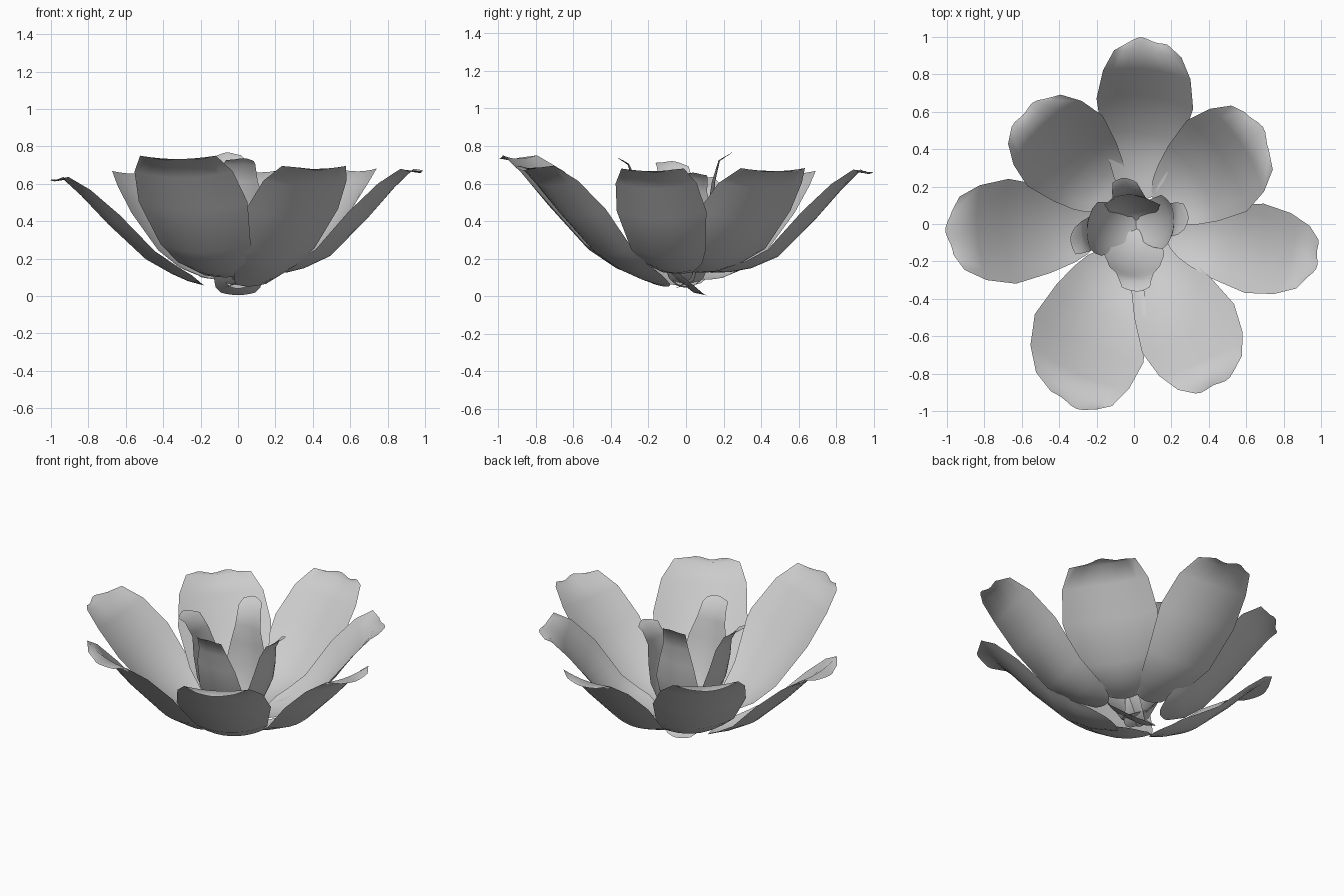
import bpy, math
from mathutils import Vector

COLS = 8  # segments across a petal


def petal(name, angle, rows, reach=1.0, top=1.0, width=1.0, cup=0.2, bend=0.0, wave=1.0, seed=0.0):
    """Sheet petal from rows of (radius, height, half width), turned to an angle."""
    verts, faces = [], []
    n = len(rows)
    a = math.radians(angle)
    out, side = Vector((math.cos(a), math.sin(a), 0)), Vector((-math.sin(a), math.cos(a), 0))
    up = Vector((0, 0, 1))
    pts = [(r * reach, z * top) for r, z, w in rows]
    fade = {0: 0.3, n - 3: 0.75, n - 2: 0.4, n - 1: 0.2}  # flatter foot and rim
    for i, (r, z) in enumerate(pts):
        p, q = pts[max(i - 1, 0)], pts[min(i + 1, n - 1)]
        t = Vector((q[0] - p[0], q[1] - p[1])).normalized()
        along = out * t.x + up * t.y
        normal = up * t.x - out * t.y
        hw = rows[i][2] * width
        f = i / (n - 1)
        bow = cup * hw * fade.get(i, 1)
        for j in range(COLS + 1):
            v = 2 * j / COLS - 1
            co = out * r + up * z + side * (v * hw + bend * f * f)
            co += normal * bow * v * v
            # rounded ends and a gently wavy rim
            if i == n - 1:
                co += along * (-0.025 * v * v + 0.009 * wave * math.sin(4 * v + seed))
                co += normal * 0.006 * wave * math.sin(4 * v + seed)
            if i == 0:
                co += along * 0.03 * v * v
            verts.append(co)
    w = COLS + 1
    for i in range(n - 1):
        for j in range(COLS):
            k = i * w + j
            faces.append((k, k + w, k + w + 1, k + 1))
    me = bpy.data.meshes.new(name)
    me.from_pydata(verts, [], faces)
    me.shade_smooth()
    ob = bpy.data.objects.new(name, me)
    bpy.context.collection.objects.link(ob)
    return ob


# Outer ring: wide open petals with a curled rim, each with its own foot
blade = [(0.49, 0.21, 0.22), (0.69, 0.41, 0.265), (0.83, 0.57, 0.24),
         (0.92, 0.66, 0.185), (0.99, 0.655, 0.11)]
# angle, reach, top, width, bend, foot radius, foot height
ring = [(84, 1.0, 1.0, 0.98, 0.03, 0.13, 0.125), (33, 0.86, 1.01, 1.1, 0.06, 0.17, 0.125),
        (-12, 1.01, 1.01, 0.92, 0.02, 0.18, 0.12), (-62, 0.98, 1.03, 1.05, -0.02, 0.12, 0.05),
        (-114, 1.03, 1.11, 1.2, 0.09, 0.16, 0.09), (184, 1.01, 0.94, 1.06, -0.02, 0.18, 0.06),
        (133, 0.85, 0.99, 1.04, 0.01, 0.18, 0.09)]
for i, (ang, reach, top, width, bend, r0, z0) in enumerate(ring):
    zm = max(0.125, z0 + 0.025)
    foot = [(r0, z0, 0.09), ((r0 + 0.35) / 2, (z0 + zm) / 2 - 0.008, 0.135), (0.35, zm, 0.175)]
    petal(f"outer_petal_{i + 1}", ang, foot + blade, reach, top, width, 0.23, bend, 1.0, i * 1.7)

# Inner ring: narrow upright petals, bases crossing under the centre
front = [(-0.11, 0.005, 0.09), (-0.04, 0.02, 0.12), (0.1, 0.13, 0.14), (0.2, 0.3, 0.16),
         (0.26, 0.5, 0.135), (0.28, 0.61, 0.1), (0.31, 0.7, 0.085), (0.36, 0.735, 0.075)]
back = [(-0.06, 0.04, 0.05), (0.04, 0.08, 0.09), (0.1, 0.2, 0.13), (0.14, 0.36, 0.15),
        (0.15, 0.5, 0.12), (0.155, 0.61, 0.09), (0.18, 0.72, 0.08), (0.245, 0.765, 0.065)]
flank = [(-0.07, 0.05, 0.05), (0.03, 0.08, 0.09), (0.13, 0.2, 0.13), (0.19, 0.34, 0.145),
         (0.215, 0.47, 0.12), (0.22, 0.58, 0.09), (0.25, 0.66, 0.085), (0.3, 0.69, 0.07)]
petal("inner_petal_front", -90, front, cup=0.25, bend=0.01, wave=0.3)
petal("inner_petal_back", 90, back, cup=0.25, bend=0.05, wave=0.3, seed=1)
petal("inner_petal_right", 2, flank, 0.97, 0.95, cup=0.25, bend=0.03, wave=0.3, seed=2)
petal("inner_petal_left", 184, flank, 1.15, 1.04, cup=0.25, bend=0.07, wave=0.3, seed=3)
